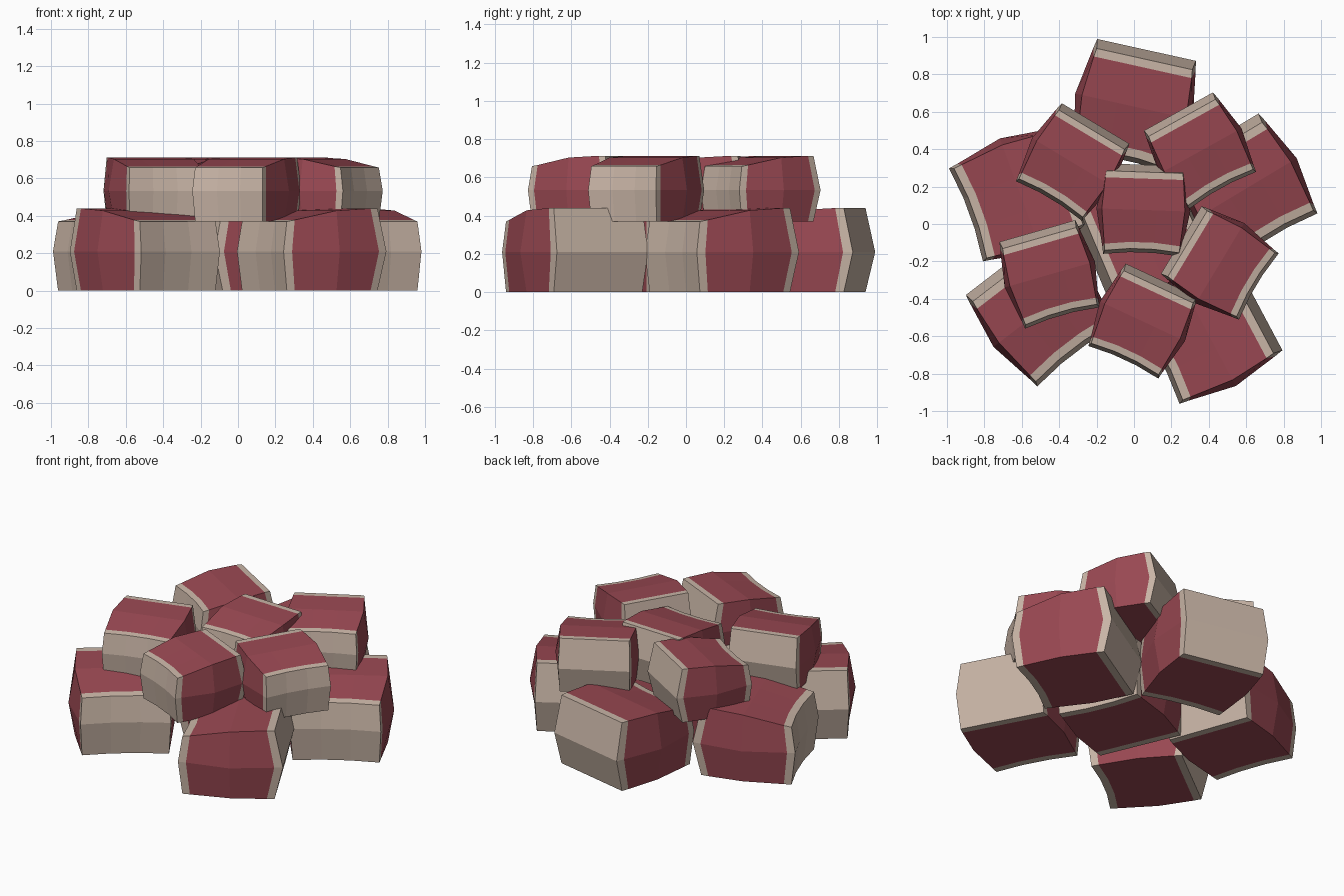
import bpy, bmesh
from math import radians

if "Cube" in bpy.data.objects:
    bpy.data.objects.remove(bpy.data.objects["Cube"])


def make_mat(name, col):
    m = bpy.data.materials.new(name)
    m.diffuse_color = (*col, 1)
    m.use_nodes = True
    m.node_tree.nodes["Principled BSDF"].inputs["Base Color"].default_value = m.diffuse_color
    return m


RED = make_mat("red_body", (0.32, 0.065, 0.085))
BEIGE = make_mat("beige_ends", (0.58, 0.46, 0.38))

# stations from the low end to the high end: (length, mid-height bulge, top height,
# half width at top, half width at mid height)
STATIONS = [(-0.285, -0.025, 0.37, 0.255, 0.265),
            (-0.24, -0.022, 0.378, 0.26, 0.272),
            (0.0, 0.0, 0.428, 0.285, 0.322),
            (0.215, 0.045, 0.44, 0.268, 0.28),
            (0.26, 0.05, 0.44, 0.262, 0.27)]
ACROSS = [-1, -0.33, 0.33, 1]


def block(name, x, y, z, angle, size):
    """Bulging block, red with beige caps at both ends."""
    bm = bmesh.new()
    nu, nv, nw = len(STATIONS), len(ACROSS), 3
    cache = {}

    def vert(i, j, k):
        if (i, j, k) not in cache:
            u, bulge, top, w_edge, w_mid = STATIONS[i]
            mid = k == 1
            if mid:
                u += bulge
            if i < 2 and abs(ACROSS[j]) < 1:
                u += 0.018          # low end is slightly hollow
            w = w_mid if mid else w_edge
            h = (0, 0.21, top)[k]
            cache[i, j, k] = bm.verts.new((u, ACROSS[j] * w, h))
        return cache[i, j, k]

    def face(keys, mat):
        bm.faces.new([vert(*q) for q in keys]).material_index = mat

    for i in range(nu - 1):
        cap = int(i in (0, nu - 2))
        for j in range(nv - 1):     # bottom and top
            for k in (0, nw - 1):
                face([(i, j, k), (i + 1, j, k), (i + 1, j + 1, k), (i, j + 1, k)], cap)
        for k in range(nw - 1):     # sides
            for j in (0, nv - 1):
                face([(i, j, k), (i + 1, j, k), (i + 1, j, k + 1), (i, j, k + 1)], cap)
    for i in (0, nu - 1):           # end faces
        for j in range(nv - 1):
            for k in range(nw - 1):
                face([(i, j, k), (i, j + 1, k), (i, j + 1, k + 1), (i, j, k + 1)], 1)
    bmesh.ops.recalc_face_normals(bm, faces=bm.faces)
    me = bpy.data.meshes.new(name)
    bm.to_mesh(me)
    bm.free()
    me.materials.append(RED)
    me.materials.append(BEIGE)
    ob = bpy.data.objects.new(name, me)
    ob.location = (x, y, z)
    ob.rotation_euler.z = radians(angle)
    ob.scale = (size,) * 3
    bpy.context.collection.objects.link(ob)


# lower layer: five around one
for n, (x, y, a) in enumerate([(0.0, 0.628, 77.5), (0.594, 0.186, 121), (0.393, -0.582, 28),
                               (-0.496, -0.461, 127.5), (-0.607, 0.155, 20), (0.055, -0.06, 203)]):
    block(f"lower_block_{n + 1}", x, y, 0, a, 1.0)

# upper layer: five around one, smaller
for n, (x, y, a) in enumerate([(-0.33, 0.33, 59), (0.355, 0.39, 119), (0.46, -0.21, 149),
                               (0.045, -0.52, 65), (-0.45, -0.27, 106), (0.05, 0.075, 88)]):
    block(f"upper_block_{n + 1}", x, y, 0.37, a, 0.78)
